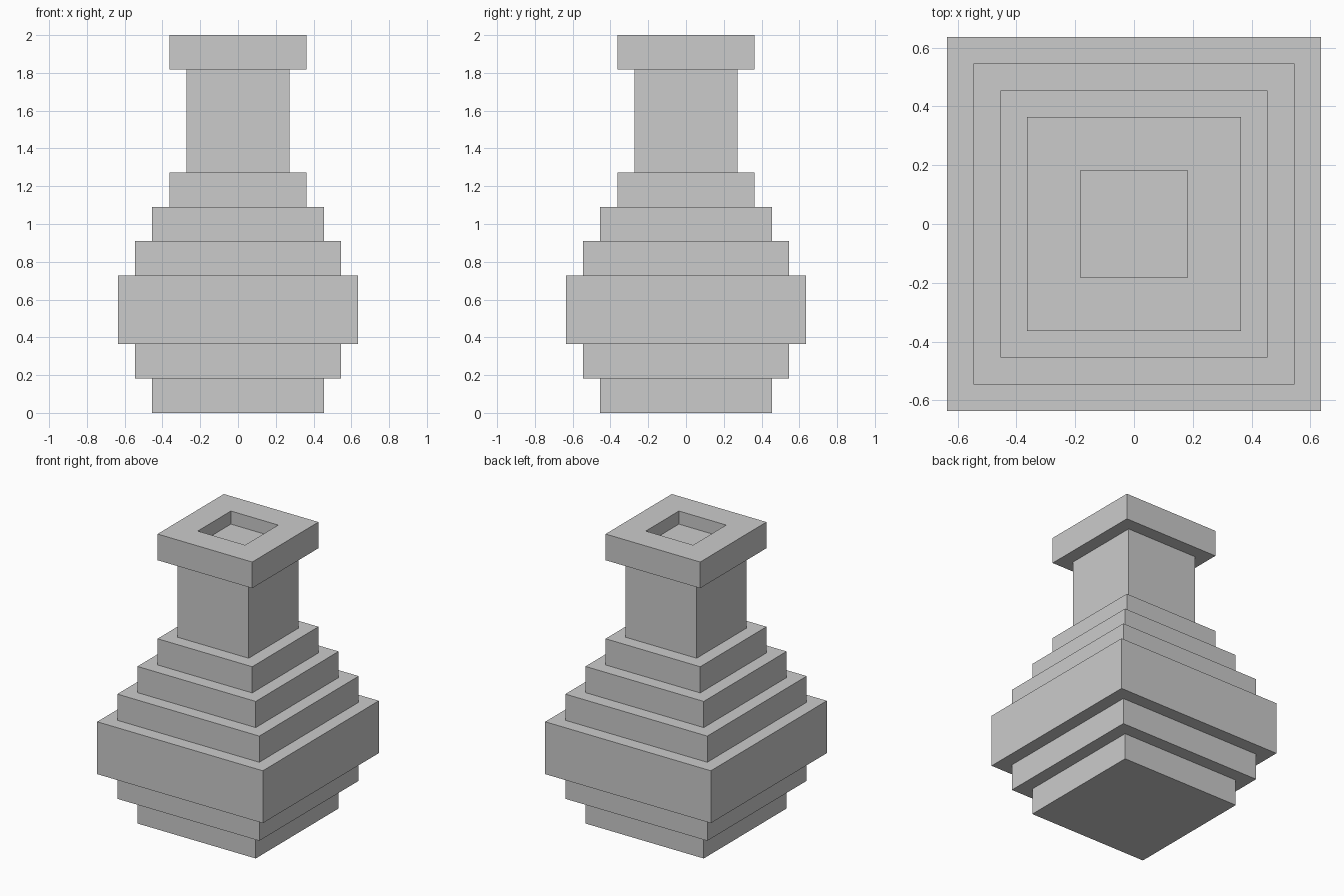
import bpy
import bmesh

if "Cube" in bpy.data.objects:
    bpy.data.objects.remove(bpy.data.objects["Cube"])

U = 2 / 22  # the model sits on a grid 22 steps tall

# Square-section profile: (half width, height) in grid steps, bottom to recess floor
PROFILE = [
    (5, 0), (5, 2),      # foot
    (6, 2), (6, 4),      # lower belly
    (7, 4), (7, 8),      # belly
    (6, 8), (6, 10),     # shoulder steps
    (5, 10), (5, 12),
    (4, 12), (4, 14),
    (3, 14), (3, 20),    # neck
    (4, 20), (4, 22),    # rim
    (2, 22), (2, 21),    # shallow recess in the mouth
]


def square_loft(name, profile):
    """Skin square rings along a profile and cap both ends."""
    bm = bmesh.new()
    rings = [[bm.verts.new((sx * r * U, sy * r * U, z * U))
              for sx, sy in ((-1, -1), (1, -1), (1, 1), (-1, 1))]
             for r, z in profile]
    for low, high in zip(rings, rings[1:]):
        for i in range(4):
            j = (i + 1) % 4
            bm.faces.new((low[i], low[j], high[j], high[i]))
    bm.faces.new(rings[0][::-1])
    bm.faces.new(rings[-1])
    mesh = bpy.data.meshes.new(name)
    bm.to_mesh(mesh)
    bm.free()
    obj = bpy.data.objects.new(name, mesh)
    bpy.context.collection.objects.link(obj)
    return obj


# Stepped square vase, one closed surface
square_loft("stepped_vase", PROFILE)
